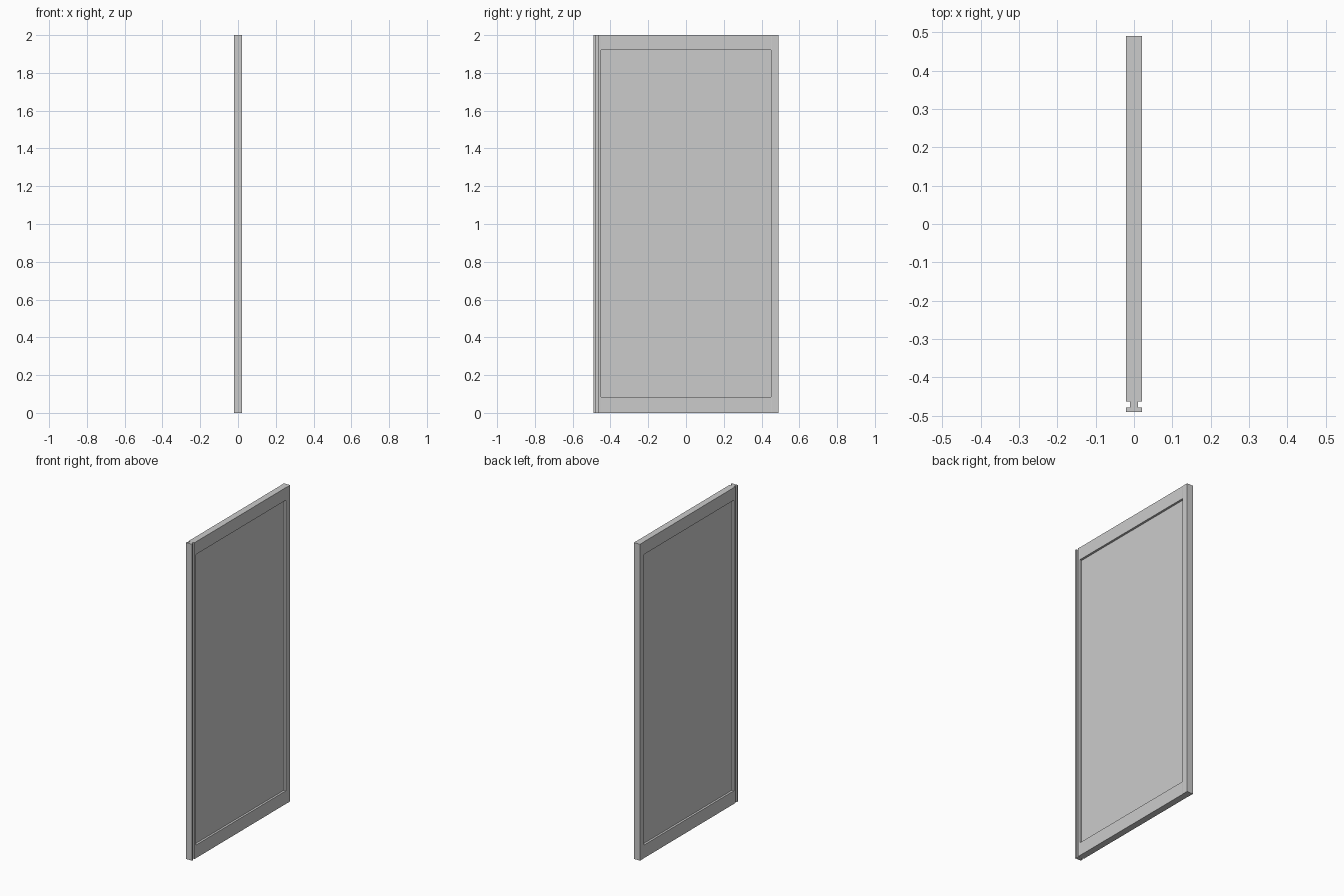
import bpy
import bmesh

cube = bpy.data.objects.get("Cube")
if cube:
    bpy.data.objects.remove(cube, do_unlink=True)

HEIGHT = 2.0
grey = bpy.data.materials.new("plain_grey")
grey.use_nodes = True
grey.diffuse_color = (0.6, 0.6, 0.6, 1)
grey.node_tree.nodes["Principled BSDF"].inputs["Base Color"].default_value = (0.6, 0.6, 0.6, 1)


def finish(bm, name):
    bmesh.ops.recalc_face_normals(bm, faces=bm.faces)
    mesh = bpy.data.meshes.new(name)
    bm.to_mesh(mesh)
    bm.free()
    mesh.materials.append(grey)
    obj = bpy.data.objects.new(name, mesh)
    bpy.context.collection.objects.link(obj)
    return obj


# Door slab: plan outline (half width, y) mirrored in x and extruded upward
half = [(0.0215, 0.49), (0.0215, 0.455), (0.0205, 0.45), (0.0205, -0.45),
        (0.0215, -0.463), (0.011, -0.463), (0.011, -0.478),
        (0.0215, -0.478), (0.0215, -0.49)]
outline = half + [(-x, y) for x, y in reversed(half)]
bm = bmesh.new()
base = bm.faces.new([bm.verts.new((x, y, 0)) for x, y in outline])
top = bmesh.ops.extrude_face_region(bm, geom=[base])["geom"]
bmesh.ops.translate(bm, vec=(0, 0, HEIGHT),
                    verts=[g for g in top if isinstance(g, bmesh.types.BMVert)])

# Sunken panel: inset both broad faces to a frame, then push the centre in
for side in (1, -1):
    face = max(bm.faces, key=lambda f: f.calc_area() * (f.calc_center_median().x * side > 0))
    inner = bmesh.ops.extrude_face_region(bm, geom=[face])["geom"]
    verts = [g for g in inner if isinstance(g, bmesh.types.BMVert)]
    bm.faces.remove(face)
    for v in verts:
        v.co.z = 0.083 if v.co.z < 1 else HEIGHT - 0.08
        v.co.y = 0.4495 if v.co.y > 0 else -0.4495
    centre = next(g for g in inner if isinstance(g, bmesh.types.BMFace))
    sunk = bmesh.ops.extrude_face_region(bm, geom=[centre])["geom"]
    bm.faces.remove(centre)
    for v in (g for g in sunk if isinstance(g, bmesh.types.BMVert)):
        v.co.x = side * 0.007
door = finish(bm, "door_panel")
